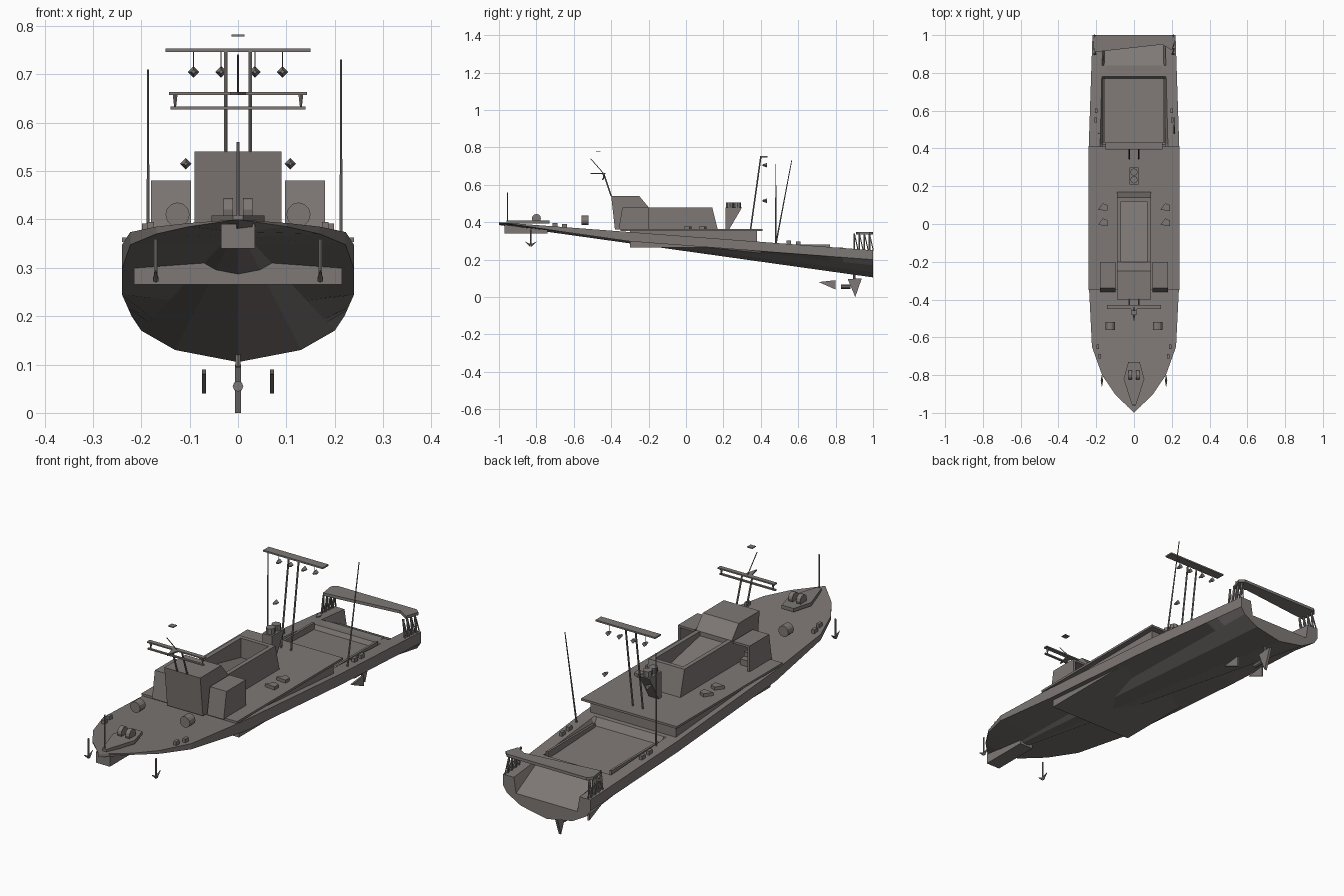
import bpy, bmesh
from mathutils import Vector

cube = bpy.data.objects.get("Cube")
if cube:
    bpy.data.objects.remove(cube, do_unlink=True)

grey = bpy.data.materials.new("warm_grey")
grey.use_nodes = True
grey.diffuse_color = (0.21, 0.19, 0.18, 1)
grey.node_tree.nodes["Principled BSDF"].inputs["Base Color"].default_value = grey.diffuse_color

BEAM = 0.24        # greatest half width of the hull
DECK = 0.36        # height of the raised middle deck
HOUSE_TOP = 0.48   # height of the deckhouse and the wings
MAST_TOP = 0.75
YARD = 0.66
BOTH_SIDES = (-1, 1)


def finish(name, bm):
    """Tidy the mesh and add it to the scene as a named part."""
    bmesh.ops.remove_doubles(bm, verts=bm.verts, dist=0.0002)
    bmesh.ops.recalc_face_normals(bm, faces=bm.faces)
    mesh = bpy.data.meshes.new(name)
    bm.to_mesh(mesh)
    bm.free()
    mesh.materials.append(grey)
    part = bpy.data.objects.new(name, mesh)
    bpy.context.collection.objects.link(part)


def bridge(bm, first, second):
    """Join two rings of vertices with a band of faces."""
    for i in range(len(first)):
        bm.faces.new((first[i - 1], first[i], second[i], second[i - 1]))


def box(name, centre, size):
    bm = bmesh.new()
    bmesh.ops.create_cube(bm, size=1)
    for vert in bm.verts:
        vert.co = Vector(centre) + vert.co * Vector(size)
    finish(name, bm)


def prism(name, outline, middle, thickness, upright=True):
    """Extrude a side outline (y, z) along x, or a plan outline (x, y) along z."""
    bm = bmesh.new()
    ends = []
    for side in BOTH_SIDES:
        depth = middle + side * thickness / 2
        ring = [bm.verts.new((depth, *p) if upright else (*p, depth)) for p in outline]
        bm.faces.new(ring)
        ends.append(ring)
    bridge(bm, *ends)
    finish(name, bm)


def rod(name, start, end, radius=0.003, tip=None, sides=6):
    """Straight bar between two points, tapered when a tip radius is given."""
    start, end = Vector(start), Vector(end)
    bm = bmesh.new()
    bmesh.ops.create_cone(bm, cap_ends=True, segments=sides, radius1=radius,
                          radius2=radius if tip is None else tip, depth=(end - start).length)
    turn = (end - start).to_track_quat('Z', 'Y')
    for vert in bm.verts:
        vert.co = turn @ vert.co + (start + end) / 2
    finish(name, bm)


def lamp(name, x, y, z):
    size = 0.012
    rod(name, (x, y - size, z), (x, y + size, z), size / 3, tip=size, sides=4)


# Hull shape rules, with t running from bow (0) to stern (1)
def half_width(t):
    bow = 1 - max(0, 1 - t / 0.3) ** 3
    stern_taper = max(0, t - 0.7) / 15
    return BEAM * bow - stern_taper


def sheer(t):
    return 0.4 - 0.15 * t


def hull_ring(t, well_depth):
    """Half section from keel to deck centre, then its mirror image."""
    width, rail = half_width(t), sheer(t)
    floor = rail - well_depth
    keel = rail - 0.015 - 0.13 * t
    half = [(0, keel),
            (0.13 * t, keel + 0.025 * t),
            (0.2 * t, keel + 0.065 * t),
            (width, rail - 0.05 * min(1, 3 * t)),
            (width, rail),
            (width * 0.75, rail),
            (width * 0.7, floor),
            (0, floor)]
    return half + [(-x, z) for x, z in half[-2:0:-1]]


# Hull: fan-shaped bottom, sunken aft deck and stern ramp (y, depth of the well)
stations = [(-1, 0), (-0.9, 0), (-0.8, 0), (-0.65, 0), (-0.3, 0), (0.4, 0),
            (0.42, 0.03), (0.77, 0.02), (0.78, 0), (0.84, 0), (1, 0.07)]
bm = bmesh.new()
rings = []
for y, well_depth in stations:
    rings.append([bm.verts.new((x, y, z)) for x, z in hull_ring((y + 1) / 2, well_depth)])
for fore, aft in zip(rings, rings[1:]):
    bridge(bm, fore, aft)
bm.faces.new(rings[-1])
finish("hull", bm)

# Bow stem block and raised bow plate
prism("stem_block", [(-0.97, 0.34), (-0.74, 0.34), (-0.74, 0.38), (-0.97, 0.39)], 0, 0.07)
plate_half = [(0.01, -0.96), (0.055, -0.82), (0.03, -0.73)]
plate_outline = plate_half + [(-x, y) for x, y in reversed(plate_half)]
prism("bow_plate", plate_outline, 0.4, 0.016, upright=False)

# Raised middle deck overhanging narrower side walls
box("deck_base", (0, 0.04, 0.31), (0.43, 0.68, 0.09))
box("upper_deck", (0, 0.03, DECK - 0.002), (BEAM * 2, 0.76, 0.01))

# Wheelhouse and the open-topped deckhouse behind it
prism("wheelhouse", [(-0.38, DECK), (-0.4, 0.54), (-0.25, 0.54), (-0.2, HOUSE_TOP), (-0.2, DECK)],
      0, 0.18)
prism("deckhouse_back", [(0.12, HOUSE_TOP), (0.14, HOUSE_TOP), (0.17, DECK), (0.12, DECK)], 0, 0.18)
prism("deckhouse_floor", [(-0.2, DECK), (-0.2, 0.46), (0.13, 0.39), (0.13, DECK)], 0, 0.15)

for side in BOTH_SIDES:
    prism("deckhouse_side",
          [(-0.2, DECK), (-0.2, HOUSE_TOP), (0.14, HOUSE_TOP), (0.17, DECK)], side * 0.08, 0.02)

    # Wing shelter, open at the back, with steps inside
    wing_x = side * 0.137
    prism("wing_front", [(-0.36, DECK), (-0.34, HOUSE_TOP), (-0.32, HOUSE_TOP), (-0.33, DECK)],
          wing_x, 0.08)
    prism("wing_wall", [(-0.36, DECK), (-0.34, HOUSE_TOP), (-0.2, HOUSE_TOP), (-0.2, DECK)],
          side * 0.175, 0.01)
    box("wing_roof", (wing_x, -0.27, HOUSE_TOP - 0.005), (0.08, 0.14, 0.01))
    for step in range(3):
        height = 0.07 - 0.02 * step
        box("wing_step", (wing_x, -0.31 + 0.03 * step, DECK + height / 2), (0.06, 0.03, height))

    # Foredeck drums and windlass discs
    drum_x, drum_z = side * 0.125, 0.41
    rod("foredeck_drum", (drum_x, -0.56, drum_z), (drum_x, -0.52, drum_z), 0.025, sides=12)
    rod("windlass_disc", (side * 0.01, -0.8, 0.42), (side * 0.03, -0.8, 0.42), 0.024, sides=12)

    # Deck lockers and mooring bollards
    for y in (0.01, 0.09):
        x = side * 0.165
        locker = [(x - 0.025, y - 0.015), (x + 0.025, y - 0.02), (x + 0.025, y + 0.01), (x, y + 0.02)]
        prism("deck_locker", locker, DECK + 0.01, 0.015, upright=False)
    for y in (-0.7, -0.65, 0.55, 0.6):
        t = (y + 1) / 2
        box("bollard", (side * half_width(t) * 0.86, y, sheer(t)), (0.014, 0.025, 0.035))

    # Hanging anchor
    x, y, crown = side * 0.17, -0.83, 0.275
    rod("anchor_shank", (x, y, DECK), (x, y, crown), 0.004)
    for fluke in BOTH_SIDES:
        rod("anchor_fluke", (x, y, crown), (x, y + fluke * 0.03, crown + 0.02), 0.007, tip=0.001)

    # Propeller blade
    prism("propeller_blade", [(0.71, 0.08), (0.8, 0.09), (0.8, 0.04)], side * 0.07, 0.008)

    # Stern gantry legs with lattice
    top = 0.34
    for leg in range(4):
        y = 0.9 + 0.027 * leg
        foot = Vector((side * 0.21, y, sheer(1)))
        head = Vector((side * 0.2, y, top))
        rod("gantry_leg", foot, head, 0.005)
        rod("gantry_brace", foot + Vector((0, 0.02, 0)), head, sides=4)

    # Twin mast poles with hanging lamps
    x = side * 0.025
    rod("aft_mast_pole", (x, 0.345, DECK), (x, 0.4, MAST_TOP), 0.004)
    rod("front_mast_pole", (x, -0.4, 0.54), (x, -0.44, YARD), 0.004)
    for x in (side * 0.035, side * 0.092):
        lamp("mast_lamp", x, 0.42, 0.705)
        rod("lamp_hanger", (x, 0.42, MAST_TOP), (x, 0.42, 0.705), 0.001, sides=4)
    lamp("low_lamp", side * 0.108, 0.42, 0.515)
    x = side * 0.13
    rod("yard_strut", (x, -0.44, YARD), (x, -0.44, YARD - 0.03), 0.006, tip=0.002)

    # Coaming along the aft well
    box("hold_coaming", (side * 0.16, 0.6, 0.265), (0.01, 0.34, 0.03))

# Stern gantry beam with a slanted front edge
prism("gantry_beam", [(-0.21, 0.91), (0.15, 0.95), (0.2, 0.92), (0.22, 0.98),
                      (0.2, 1), (-0.2, 1), (-0.22, 0.98)], top, 0.013, upright=False)
box("aft_hatch", (0, 0.82, 0.257), (0.29, 0.04, 0.015))

# Mast crossbeam, yards and radar
box("aft_crossbeam", (0, 0.415, MAST_TOP), (0.3, 0.04, 0.007))
box("upper_yard", (0, -0.44, YARD), (0.285, 0.02, 0.006))
box("lower_yard", (0, -0.445, YARD - 0.03), (0.28, 0.01, 0.006))
prism("yard_arm", [(-0.02, -0.43), (0.02, -0.43), (0, -0.51)], YARD, 0.006, upright=False)
rod("radar_post", (0, -0.44, YARD), (0, -0.51, 0.74), 0.002)
box("radar_plate", (0, -0.47, 0.78), (0.026, 0.025, 0.004))

# Exhaust stack
prism("stack_body", [(0.21, DECK), (0.23, DECK), (0.3, HOUSE_TOP), (0.21, HOUSE_TOP)], 0, 0.05)
for y in (0.235, 0.275):
    rod("stack_cap", (0, y, HOUSE_TOP), (0, y, HOUSE_TOP + 0.025), 0.02, sides=8)

# Bow staff and whip aerials
rod("bow_staff", (0, -0.955, 0.4), (0, -0.955, 0.56))
rod("right_aerial", (-0.186, 0.48, 0.28), (-0.186, 0.48, 0.71), 0.004, tip=0.002)
rod("left_aerial", (0.213, 0.48, 0.28), (0.213, 0.565, 0.73), 0.004, tip=0.002)

# Rudder and propeller hub
prism("rudder", [(0.865, 0.095), (0.94, 0.1), (0.905, 0)], 0, 0.012)
rod("rudder_stock", (0, 0.9, 0.05), (0, 0.9, 0.13), 0.006)
rod("propeller_hub", (0, 0.83, 0.055), (0, 0.88, 0.055), 0.011, sides=8)
